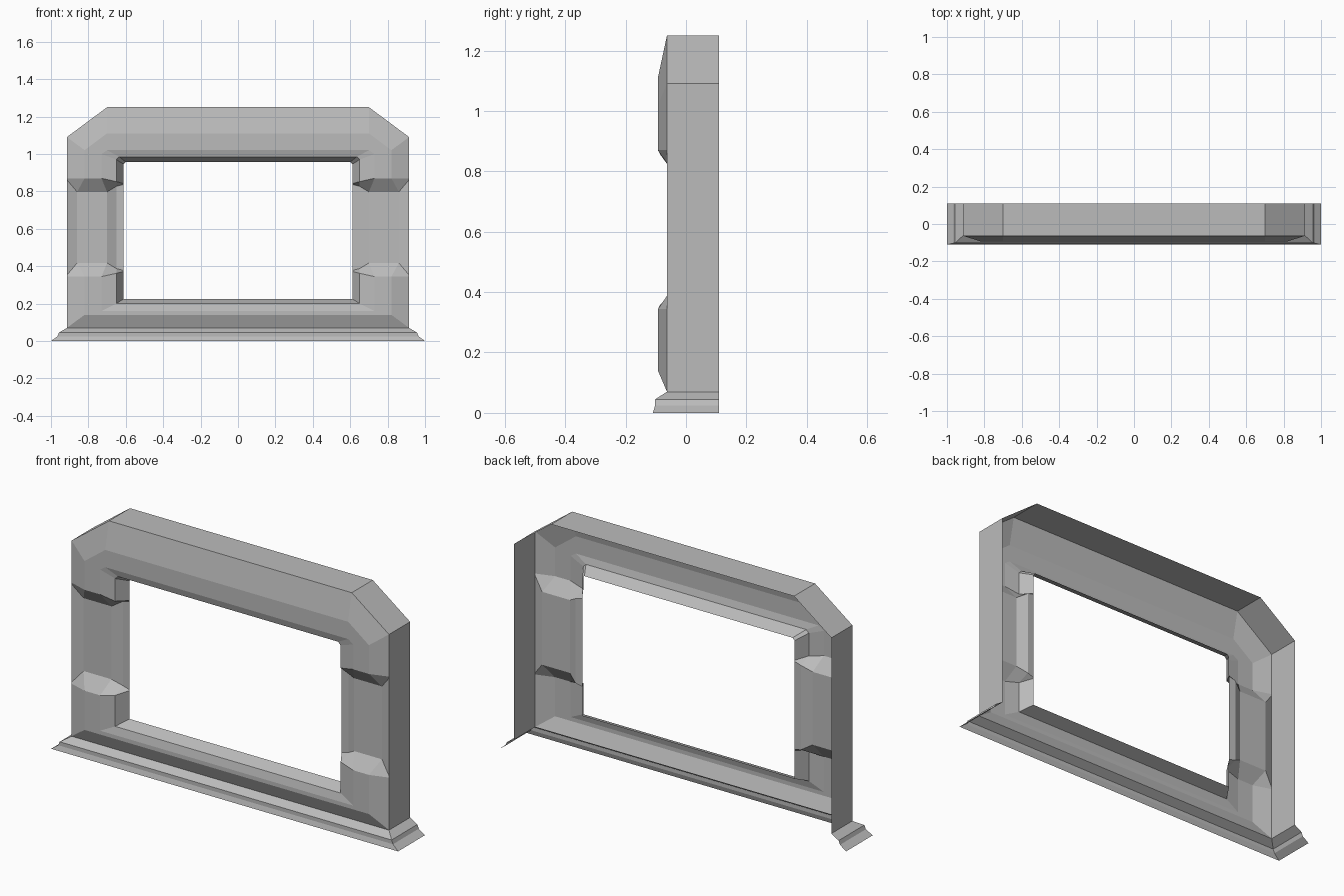
import bpy
import bmesh

cube = bpy.data.objects.get("Cube")
if cube:
    bpy.data.objects.remove(cube, do_unlink=True)

stone = bpy.data.materials.new("grey_stone")
stone.use_nodes = True
GREY = (0.5, 0.5, 0.5, 1)
stone.diffuse_color = GREY
stone.node_tree.nodes["Principled BSDF"].inputs["Base Color"].default_value = GREY


def loft(name, stations, skip=()):
    """Bridge matching cross-sections on the left half, then mirror across x."""
    bm = bmesh.new()
    rows = [[bm.verts.new(p) for p in s] for s in stations]
    for j, (a, b) in enumerate(zip(rows, rows[1:])):
        for i in range(len(a) - 1):
            if (j, i) not in skip:
                bm.faces.new((a[i], b[i], b[i + 1], a[i + 1]))
    loose = [v for v in bm.verts if not v.link_faces]
    bmesh.ops.delete(bm, geom=loose, context='VERTS')
    mesh = bpy.data.meshes.new(name)
    bm.to_mesh(mesh)
    bm.free()
    mesh.materials.append(stone)
    obj = bpy.data.objects.new(name, mesh)
    bpy.context.collection.objects.link(obj)
    mirror = obj.modifiers.new("mirror", 'MIRROR')
    mirror.use_clip = True
    return obj


# Cross-section from the back outer edge, over the front, to the opening
DEPTH = (0.11, -0.063, -0.093, -0.093, -0.083, -0.02)
SIDE_X = (0.915, 0.915, 0.82, 0.73, 0.65, 0.612)
PANEL_X = (0.915, 0.915, 0.86, 0.70, 0.65, 0.612)
PANEL_Y = (0.11, -0.063, -0.043, -0.043, -0.018, -0.02)
BOTTOM_Z = (0.07, 0.07, 0.14, 0.16, 0.20, 0.225)
TOP_Z = (1.25, 1.25, 1.11, 1.02, 0.985, 0.957)
SHOULDER_Z = (1.09, 1.09, 1.02, 1.00, 0.97, 0.945)
SHOULDER_X = (0.70, 0.70, 0.70, 0.70, 0.635, 0.60)
ZERO = (0,) * 6

# Recess lips: upper values, mirrored about the recess centre for the lower
RECESS_MID = 0.607
LIP = (0.263, 0.263, 0.263, 0.263, 0.245, 0.235)
PANEL = (0.255, 0.255, 0.19, 0.19, 0.22, 0.23)


def section(xs, ys, zs):
    return list(zip(xs, ys, zs))


def around_mid(offsets, sign):
    return [RECESS_MID + sign * o for o in offsets]


frame_sections = [
    section(ZERO, DEPTH, BOTTOM_Z),
    section(SIDE_X, DEPTH, BOTTOM_Z),
    section(SIDE_X, DEPTH, around_mid(LIP, -1)),
    section(PANEL_X, PANEL_Y, around_mid(PANEL, -1)),
    section(PANEL_X, PANEL_Y, around_mid(PANEL, 1)),
    section(SIDE_X, DEPTH, around_mid(LIP, 1)),
    section(SIDE_X, DEPTH, SHOULDER_Z),
    section(SHOULDER_X, DEPTH, TOP_Z),
    section(ZERO, DEPTH, TOP_Z),
]
# The underside stays open
loft("frame", frame_sections, skip={(0, 0)})

# Stepped base trim along the front and both sides
TRIM = [(1.0, -0.11, 0), (0.965, -0.102, 0.025),
        (0.957, -0.102, 0.045), (0.915, -0.063, 0.07)]
loft("base_trim", [
    [(0, y, z) for x, y, z in TRIM],
    TRIM,
    [(x, 0.11, z) for x, y, z in TRIM],
])
